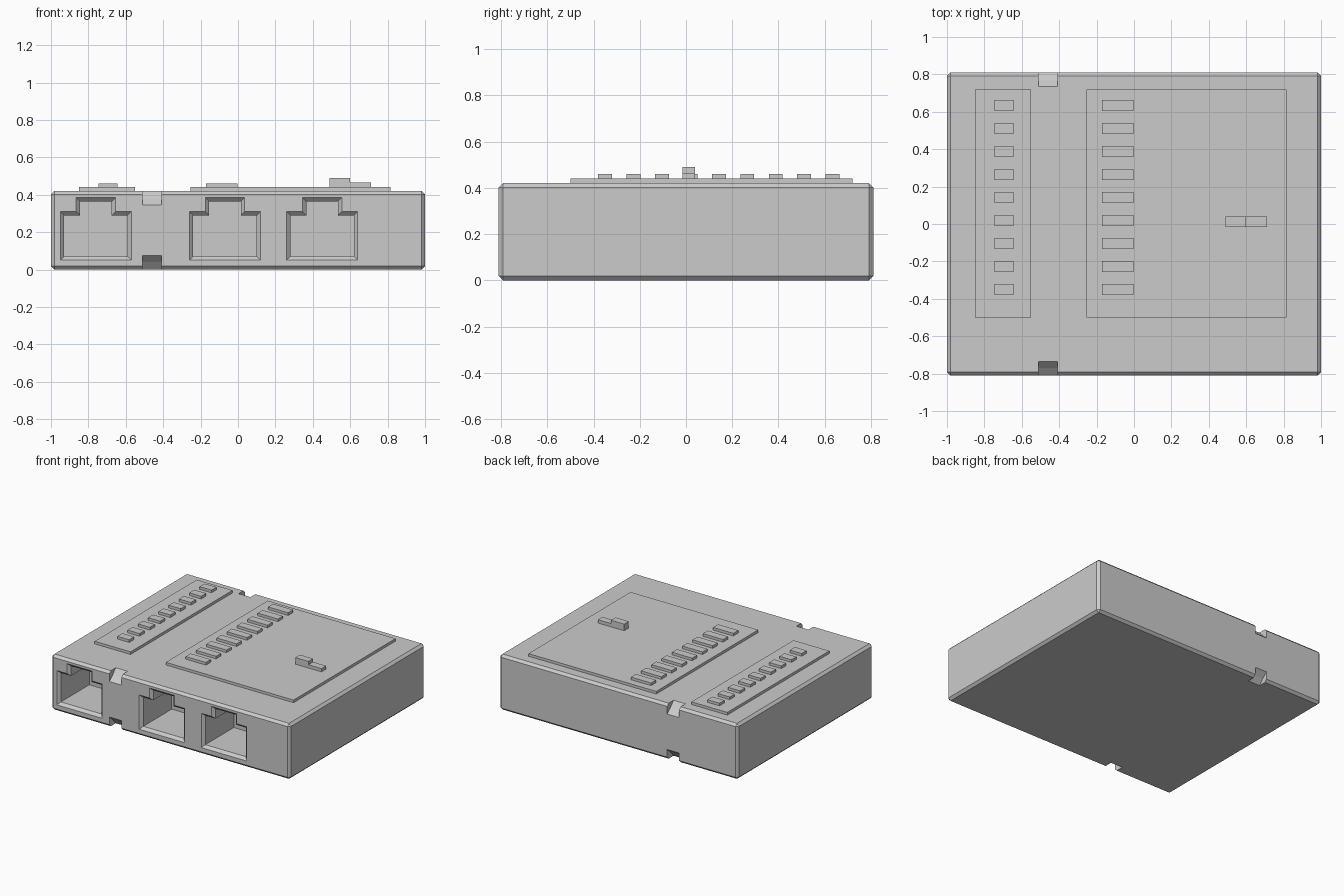
import bpy, bmesh

if "Cube" in bpy.data.objects:
    bpy.data.objects.remove(bpy.data.objects["Cube"])


def make_object(name, bm):
    bmesh.ops.recalc_face_normals(bm, faces=bm.faces)
    mesh = bpy.data.meshes.new(name)
    bm.to_mesh(mesh)
    bm.free()
    obj = bpy.data.objects.new(name, mesh)
    bpy.context.collection.objects.link(obj)
    return obj


def box(name, x0, x1, y0, y1, z0, z1, chamfer=0):
    bm = bmesh.new()
    bmesh.ops.create_cube(bm, size=1)
    for v in bm.verts:
        v.co.x = x1 if v.co.x > 0 else x0
        v.co.y = y1 if v.co.y > 0 else y0
        v.co.z = z1 if v.co.z > 0 else z0
    if chamfer:
        bmesh.ops.bevel(bm, geom=bm.edges[:], offset=chamfer, segments=1,
                        affect='EDGES')
    return make_object(name, bm)


def loft(name, loops):
    """Closed solid through loops with equal point counts."""
    bm = bmesh.new()
    rings = [[bm.verts.new(p) for p in loop] for loop in loops]
    n = len(rings[0])
    for a, b in zip(rings, rings[1:]):
        for i in range(n):
            j = (i + 1) % n
            bm.faces.new((a[i], a[j], b[j], b[i]))
    bm.faces.new(rings[0])
    bm.faces.new(rings[-1])
    return make_object(name, bm)


def port_loop(cx, y, o):
    """Stepped socket outline, grown outwards by o."""
    w, t = 0.17 + o, 0.085 + o
    z0, z1, z2 = 0.07 - o, 0.29 + o, 0.365 + o
    outline = [(-w, z0), (w, z0), (w, z1), (t, z1),
               (t, z2), (-t, z2), (-t, z1), (-w, z1)]
    return [(cx + x, y, z) for x, z in outline]


def cut(target, cutter):
    mod = target.modifiers.new("cut", 'BOOLEAN')
    mod.operation = 'DIFFERENCE'
    mod.solver = 'EXACT'
    mod.object = cutter
    bpy.context.view_layer.objects.active = target
    bpy.ops.object.modifier_apply(modifier=mod.name)
    bpy.data.objects.remove(cutter)


HALF_Y, TOP = 0.81, 0.42

# Chamfered housing
housing = box("housing", -1, 1, -HALF_Y, HALF_Y, 0, TOP, 0.018)

# Three socket openings with chamfered rims
for cx in (-0.76, -0.07, 0.45):
    cut(housing, loft("port_cutter", [
        port_loop(cx, -HALF_Y - 0.005, 0.025),
        port_loop(cx, -HALF_Y + 0.02, 0.0),
        port_loop(cx, -HALF_Y + 0.36, 0.0)]))

# Slanted latch notches on front and back, top and bottom edges
for sy in (-1, 1):
    for edge, sz in ((TOP, 1), (0, -1)):
        profile = [(-0.08, 0.005), (-0.04, -0.04), (0.005, -0.08),
                   (0.03, -0.08), (0.03, 0.03), (-0.08, 0.03)]
        cut(housing, loft("notch_cutter", [
            [(x, sy * (HALF_Y + a), edge + sz * b) for a, b in profile]
            for x in (-0.51, -0.41)]))

# Raised label plates
box("left_plate", -0.85, -0.55, -0.5, 0.72, TOP - 0.005, 0.44)
box("right_plate", -0.255, 0.815, -0.5, 0.72, TOP - 0.005, 0.44)

# Two rows of indicator blocks
for i in range(9):
    y = 0.634 - i * 0.123
    box(f"left_indicator_{i + 1}", -0.745, -0.645, y - 0.03, y + 0.03, 0.435, 0.46)
    box(f"right_indicator_{i + 1}", -0.172, -0.003, y - 0.03, y + 0.03, 0.435, 0.46)

# Slide switch: low track and raised knob
box("switch_track", 0.6, 0.71, -0.015, 0.04, 0.435, 0.465)
box("switch_knob", 0.49, 0.6, -0.015, 0.04, 0.435, 0.49)
